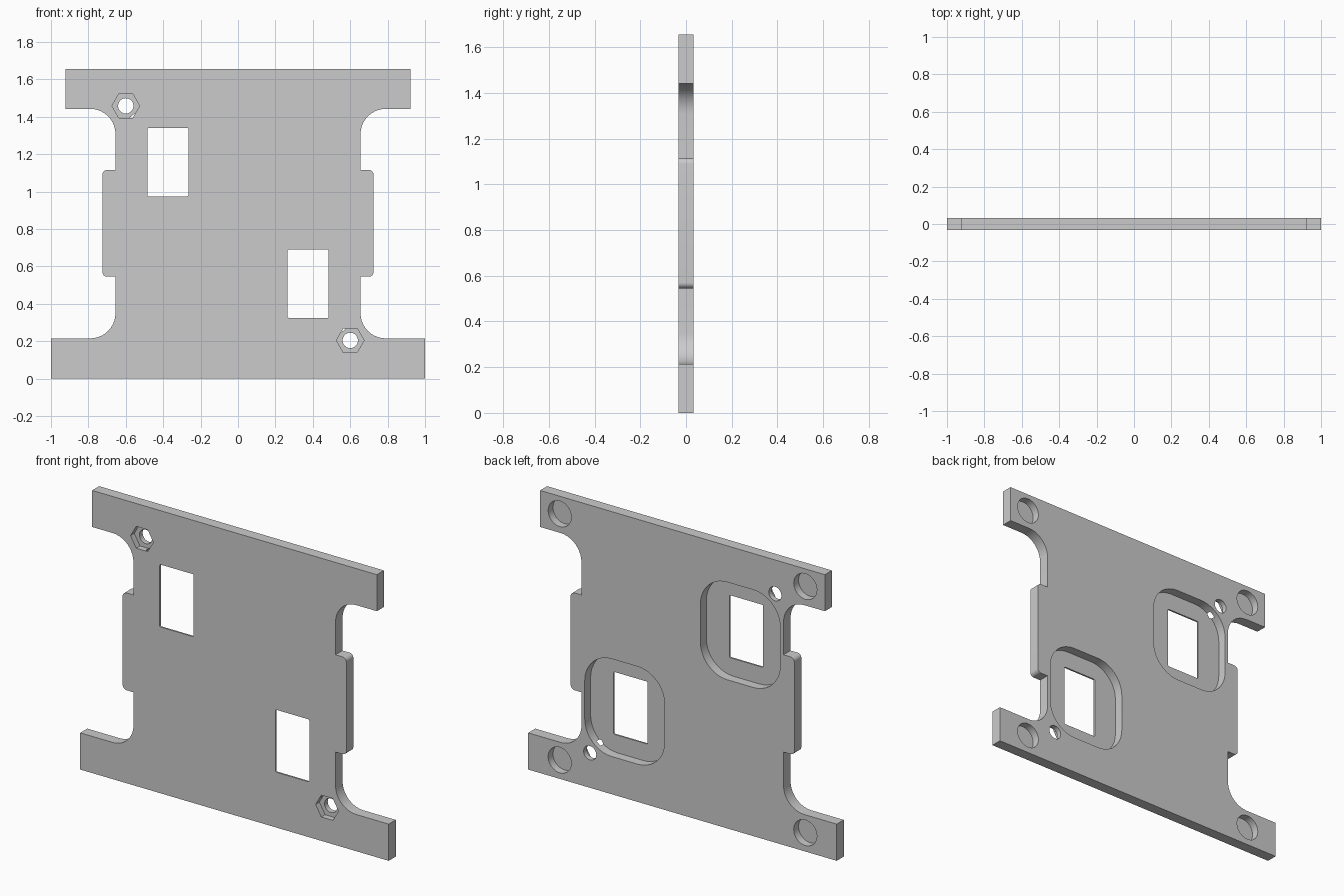
import bpy, bmesh, math
from mathutils import Vector

cube = bpy.data.objects.get("Cube")
if cube:
    bpy.data.objects.remove(cube, do_unlink=True)

HALF = 0.0325    # half the plate thickness
BEYOND = 0.1     # how far cutters reach past the plate

grey = bpy.data.materials.new("plain_grey")
grey.use_nodes = True
colour = (0.6, 0.6, 0.6, 1)
grey.diffuse_color = colour
grey.node_tree.nodes["Principled BSDF"].inputs["Base Color"].default_value = colour


def rounded(corners, steps=10):
    """Outline in x, z from corners (x, z, radius), each right angle rounded."""
    points = []
    for i, (x, z, r) in enumerate(corners):
        here = Vector((x, z))
        if r == 0:
            points.append(here)
            continue
        to_prev = (Vector(corners[i - 1][:2]) - here).normalized()
        to_next = (Vector(corners[(i + 1) % len(corners)][:2]) - here).normalized()
        centre = here + (to_prev + to_next) * r
        for s in range(steps + 1):
            a = math.pi / 2 * s / steps
            points.append(centre - r * (to_next * math.cos(a) + to_prev * math.sin(a)))
    return points


def rectangle(x, z, w, h, r):
    return rounded([(x + i * w, z + j * h, r)
                    for i, j in ((-1, -1), (1, -1), (1, 1), (-1, 1))])


def circle(x, z, r, sides=40):
    return [Vector((x + r * math.cos(math.tau * k / sides),
                    z + r * math.sin(math.tau * k / sides))) for k in range(sides)]


def prism(name, outline, y0, y1):
    """Solid with the given outline, running from y0 to y1."""
    bm = bmesh.new()
    face = bm.faces.new([bm.verts.new((p.x, y0, p.y)) for p in outline])
    side = bmesh.ops.extrude_face_region(bm, geom=[face])
    moved = [v for v in side["geom"] if isinstance(v, bmesh.types.BMVert)]
    bmesh.ops.translate(bm, verts=moved, vec=(0, y1 - y0, 0))
    bmesh.ops.recalc_face_normals(bm, faces=bm.faces)
    mesh = bpy.data.meshes.new(name)
    bm.to_mesh(mesh)
    bm.free()
    mesh.materials.append(grey)
    obj = bpy.data.objects.new(name, mesh)
    bpy.context.collection.objects.link(obj)
    return obj


# Plate outline: wide flanges, filleted waist and a shallow tab on each side
right_half = [
    (1, 0, 0), (1, 0.215, 0), (0.655, 0.215, 0.135),
    (0.655, 0.545, 0), (0.725, 0.545, 0.025), (0.725, 1.115, 0.025),
    (0.655, 1.115, 0), (0.655, 1.442, 0.135), (0.923, 1.442, 0), (0.923, 1.656, 0),
]
outline = right_half + [(-x, z, r) for x, z, r in reversed(right_half)]
plate = prism("mounting_plate", rounded(outline), -HALF, HALF)


def cut(outline, y0, y1):
    """Subtract a prism from the plate."""
    cutter = prism("cutter", outline, y0, y1)
    cutter.hide_render = True
    mod = plate.modifiers.new("cut", "BOOLEAN")
    mod.operation = "DIFFERENCE"
    mod.solver = "EXACT"
    mod.object = cutter
    bpy.context.view_layer.objects.active = plate
    bpy.ops.object.modifier_apply(modifier=mod.name)
    bpy.data.objects.remove(cutter, do_unlink=True)


for side, window_z, nut_z in ((-1, 1.157, 1.458), (1, 0.507, 0.204)):
    # Rounded pocket in the back with a window through its thin floor
    cut(rectangle(side * 0.375, window_z, 0.259, 0.286, 0.175), HALF - 0.055, BEYOND)
    cut(rectangle(side * 0.375, window_z, 0.11, 0.183, 0.008), -BEYOND, BEYOND)
    # Hexagonal nut recess in the front with a bolt hole
    cut(circle(side * 0.6, nut_z, 0.074, 6), -BEYOND, -HALF + 0.035)
    cut(circle(side * 0.6, nut_z, 0.041), -BEYOND, BEYOND)

# Blind round holes in the back corners
for x in (-0.796, 0.796):
    for z in (0.11, 1.553):
        cut(circle(x, z, 0.075), HALF - 0.045, BEYOND)

bpy.ops.object.select_all(action="DESELECT")
plate.select_set(True)
bpy.context.view_layer.objects.active = plate
bpy.ops.object.shade_smooth_by_angle(angle=math.radians(30))
